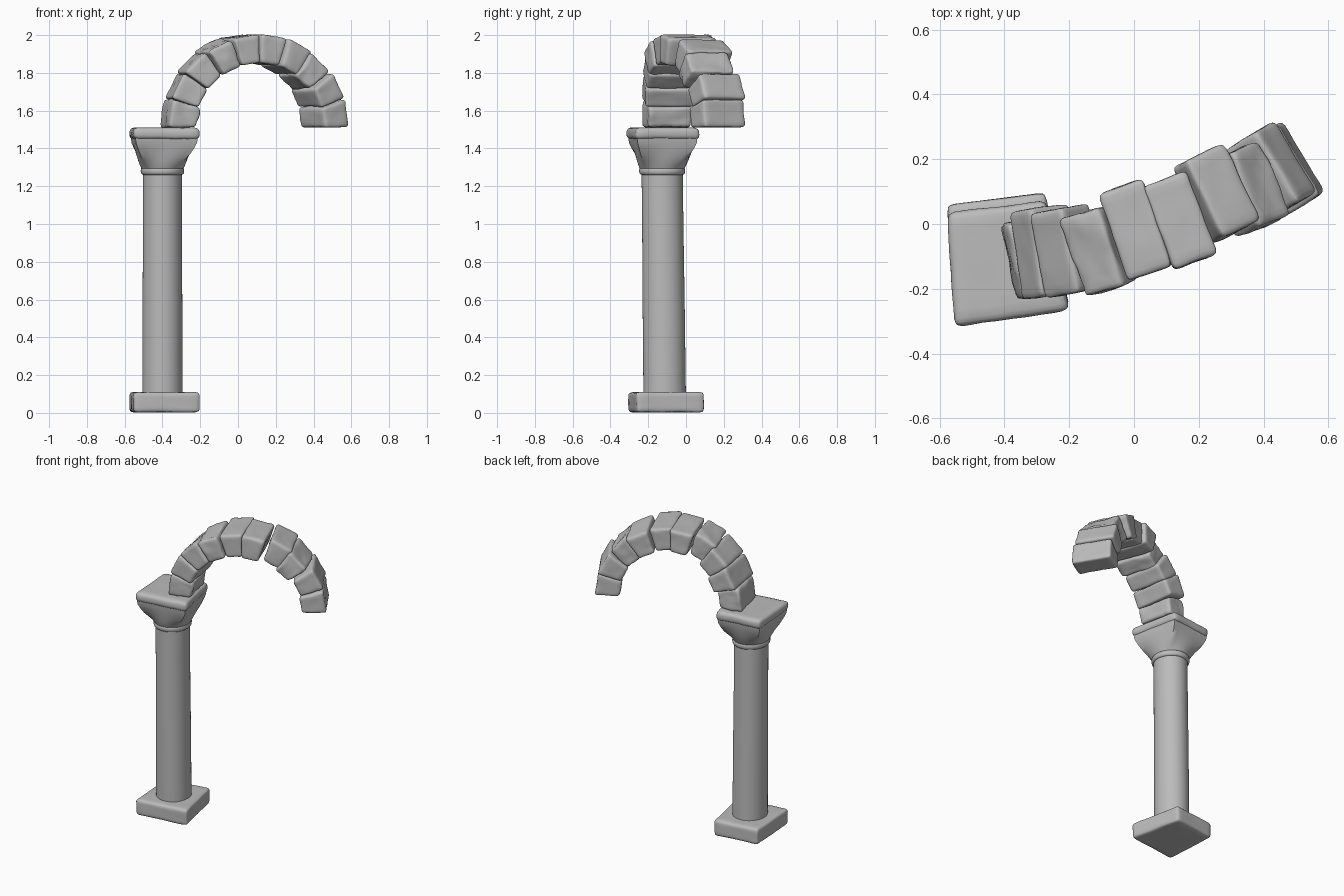
import bpy, bmesh
from math import sin, cos, pi, radians
from mathutils import Vector, Matrix, noise

if "Cube" in bpy.data.objects:
    bpy.data.objects.remove(bpy.data.objects["Cube"], do_unlink=True)

stone = bpy.data.materials.new("grey stone")
stone.use_nodes = True
grey = (0.5, 0.5, 0.5, 1)
stone.diffuse_color = grey
bsdf = next(n for n in stone.node_tree.nodes if n.type == 'BSDF_PRINCIPLED')
bsdf.inputs["Base Color"].default_value = grey
bsdf.inputs["Roughness"].default_value = 0.9


def finish(name, bm):
    bmesh.ops.recalc_face_normals(bm, faces=bm.faces)
    mesh = bpy.data.meshes.new(name)
    bm.to_mesh(mesh)
    bm.free()
    mesh.materials.append(stone)
    ob = bpy.data.objects.new(name, mesh)
    bpy.context.collection.objects.link(ob)
    bpy.ops.object.select_all(action='DESELECT')
    bpy.context.view_layer.objects.active = ob
    ob.select_set(True)
    bpy.ops.object.shade_smooth_by_angle(angle=radians(50))
    return ob


def worn_block(name, half, radius, wear, place):
    """Rounded box with a noisy, weathered skin; place() maps it into the model."""
    bm = bmesh.new()
    bmesh.ops.create_cube(bm, size=2)
    bmesh.ops.subdivide_edges(bm, edges=bm.edges[:], cuts=11, use_grid_fill=True)
    for v in bm.verts:
        p = Vector([sin(u * pi / 2) * h for u, h in zip(v.co, half)])
        core = Vector([max(radius - h, min(h - radius, u)) for u, h in zip(p, half)])
        v.co = place(core + (p - core).normalized() * radius)
    for v in bm.verts:
        v.co += noise.noise_vector(v.co * 9) * wear
        v.co += noise.noise_vector(v.co * 28) * wear * 0.5
    return finish(name, bm)


def in_quad(corners, u, v):
    """Point in a four-cornered plan, u and v from -1 to 1."""
    a, b, c, d = [Vector(p) for p in corners]
    s, t = (u + 1) / 2, (v + 1) / 2
    return a.lerp(b, s).lerp(d.lerp(c, s), t)


def slab(name, corners, low, high, radius):
    half = Vector((0.185, 0.185, (high - low) / 2))

    def place(p):
        q = in_quad(corners, p.x / half.x, p.y / half.y)
        return Vector((q.x, q.y, (low + high) / 2 + p.z))
    worn_block(name, half, radius, 0.003, place)


def loft(name, rings):
    """Closed skin over equal-length rings of points."""
    bm = bmesh.new()
    loops = [[bm.verts.new(p) for p in ring] for ring in rings]
    n = len(loops[0])
    for low, high in zip(loops, loops[1:]):
        for i in range(n):
            j = (i + 1) % n
            bm.faces.new((low[i], low[j], high[j], high[i]))
    bm.faces.new(loops[0])
    bm.faces.new(loops[-1])
    return finish(name, bm)


SIDES = 48


def round_ring(r, z):
    # the shaft leans very slightly backwards to front
    cy = -0.112 - 0.011 * z
    return [Vector((-0.4 + r * cos(a), cy + r * 1.06 * sin(a), z))
            for a in (2 * pi * i / SIDES for i in range(SIDES))]


def square_ring(corners, scale, z):
    ring = []
    for i in range(SIDES):
        a = 2 * pi * i / SIDES
        m = max(abs(cos(a)), abs(sin(a))) / scale
        q = in_quad(corners, cos(a) / m, sin(a) / m)
        ring.append(Vector((q.x, q.y, z)))
    return ring


# Foot and top slab
foot_plan = [(-0.553, -0.31), (-0.2, -0.262), (-0.275, 0.097), (-0.577, 0.06)]
top_plan = [(-0.553, -0.318), (-0.2, -0.267), (-0.27, 0.072), (-0.577, 0.035)]
slab("column_base", foot_plan, 0.003, 0.11, 0.02)
slab("capital_slab", top_plan, 1.448, 1.51, 0.026)

# Shaft
loft("column_shaft", [round_ring(r, z) for r, z in
                      ((0.106, 0.09), (0.105, 0.6), (0.103, 1.0), (0.103, 1.28))])

# Neck ring
neck = [round_ring(0.097 + 0.018 * max(0, sin(a)) ** 0.6, 1.281 - 0.021 * cos(a))
        for a in (pi * i / 10 for i in range(11))]
loft("neck_ring", neck)

# Capital, flaring from round to four-sided
capital = []
for z, size, square in ((1.295, 0.6, 0), (1.312, 0.65, 0.12), (1.335, 0.72, 0.4),
                        (1.365, 0.8, 0.7), (1.4, 0.87, 0.9), (1.43, 0.92, 1), (1.46, 0.94, 1)):
    circle = round_ring(0.187 * size, z)
    plan = square_ring(top_plan, size, z)
    capital.append([c.lerp(q, square) for c, q in zip(circle, plan)])
loft("capital", capital)

# Arch stones: turn in plan, depth, sideways shift, wear
stones = [(12, 0.235, -0.1, 0.009), (8, 0.275, -0.085, 0.004), (11, 0.265, -0.082, 0.004),
          (19, 0.25, -0.08, 0.009), (19, 0.285, -0.015, 0.004), (21, 0.275, 0.008, 0.004),
          (26, 0.265, 0.09, 0.005), (23, 0.25, 0.105, 0.01), (31, 0.255, 0.16, 0.004),
          (31, 0.255, 0.165, 0.004)]
RISE = 0.415
for i, (turn, depth, shift, wear) in enumerate(stones):
    angle = pi * (i + 0.5) / len(stones)
    middle = Vector((0.073 - 0.385 * cos(angle), shift, 1.51 + RISE * sin(angle)))
    outward = Vector((-cos(angle), 0, sin(angle)))
    along = Vector((sin(angle), 0, cos(angle)))
    yaw = Matrix.Rotation(radians(turn), 3, 'Z')

    def place(p):
        wedge = along * p.z * (1 + p.x / RISE)
        return middle + yaw @ (outward * p.x + wedge + Vector((0, p.y, 0)))
    worn_block(f"arch_stone_{i + 1}", (0.075, depth / 2, 0.064), 0.017, wear, place)
